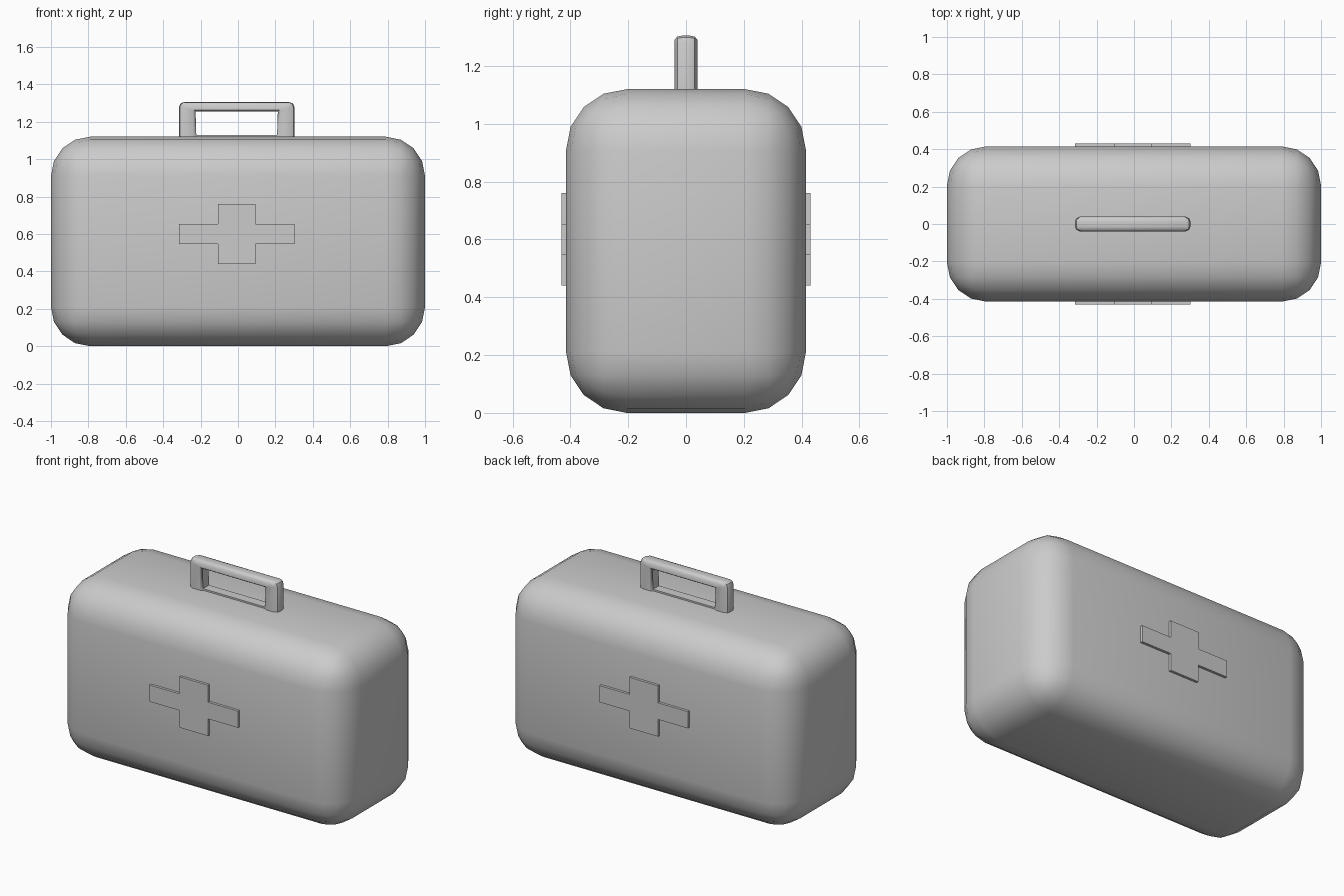
import bpy, bmesh

if "Cube" in bpy.data.objects:
    bpy.data.objects.remove(bpy.data.objects["Cube"])


def finish(name, bm, angle=None):
    bmesh.ops.recalc_face_normals(bm, faces=bm.faces)
    me = bpy.data.meshes.new(name)
    bm.to_mesh(me)
    bm.free()
    ob = bpy.data.objects.new(name, me)
    bpy.context.collection.objects.link(ob)
    bpy.ops.object.select_all(action='DESELECT')
    ob.select_set(True)
    bpy.context.view_layer.objects.active = ob
    if angle:
        bpy.ops.object.shade_smooth_by_angle(angle=angle)
    return ob


def box(bm, lo, hi):
    verts = bmesh.ops.create_cube(bm, size=1)['verts']
    for v in verts:
        for i in range(3):
            v.co[i] = lo[i] if v.co[i] < 0 else hi[i]


# Rounded case body
bm = bmesh.new()
box(bm, (-1, -0.415, 0), (1, 0.415, 1.12))
bmesh.ops.bevel(bm, geom=bm.edges[:], offset=0.21, segments=4,
                profile=0.5, affect='EDGES')
finish("case_body", bm, 0.7)

# Raised crosses on the front and back
CX = -0.007
quarter = [(0.308, 0.0525), (0.1, 0.0525), (0.1, 0.16)]
outline = (quarter + [(-x, z) for x, z in reversed(quarter)]
           + [(-x, -z) for x, z in quarter]
           + [(x, -z) for x, z in reversed(quarter)])
for name, side in (("front_cross", -1), ("back_cross", 1)):
    bm = bmesh.new()
    face = bm.faces.new([bm.verts.new((CX + x, side * 0.40, 0.6 + z))
                         for x, z in outline])
    ext = bmesh.ops.extrude_face_region(bm, geom=[face])['geom']
    for v in ext:
        if isinstance(v, bmesh.types.BMVert):
            v.co.y = side * 0.431
    finish(name, bm)

# Handle: chamfered section swept between an outer and an inner outline
outer = [(-0.308, 1.10), (-0.308, 1.28), (-0.301, 1.298), (-0.283, 1.305)]
inner = [(-0.215, 1.10)] + [(-0.22, 1.256)] * 3
outer += [(-x, z) for x, z in reversed(outer)]
inner += [(-x, z) for x, z in reversed(inner)]
section = [(0, -0.015), (0.06, -0.03), (0.3, -0.04), (0.85, -0.04), (1, -0.03)]
section += [(t, -y) for t, y in reversed(section)]
bm = bmesh.new()
rings = [[bm.verts.new((CX + ox + t * (ix - ox), y, oz + t * (iz - oz)))
          for t, y in section]
         for (ox, oz), (ix, iz) in zip(outer, inner)]
n = len(section)
for a, b in zip(rings, rings[1:]):
    for i in range(n):
        j = (i + 1) % n
        bm.faces.new((a[i], a[j], b[j], b[i]))
bm.faces.new(rings[0])
bm.faces.new(rings[-1])
bmesh.ops.remove_doubles(bm, verts=bm.verts[:], dist=1e-5)
finish("handle", bm, 0.7)

# Low strip joining the handle posts
bm = bmesh.new()
box(bm, (CX - 0.23, -0.03, 1.10), (CX + 0.23, 0.03, 1.13))
finish("handle_base", bm)
